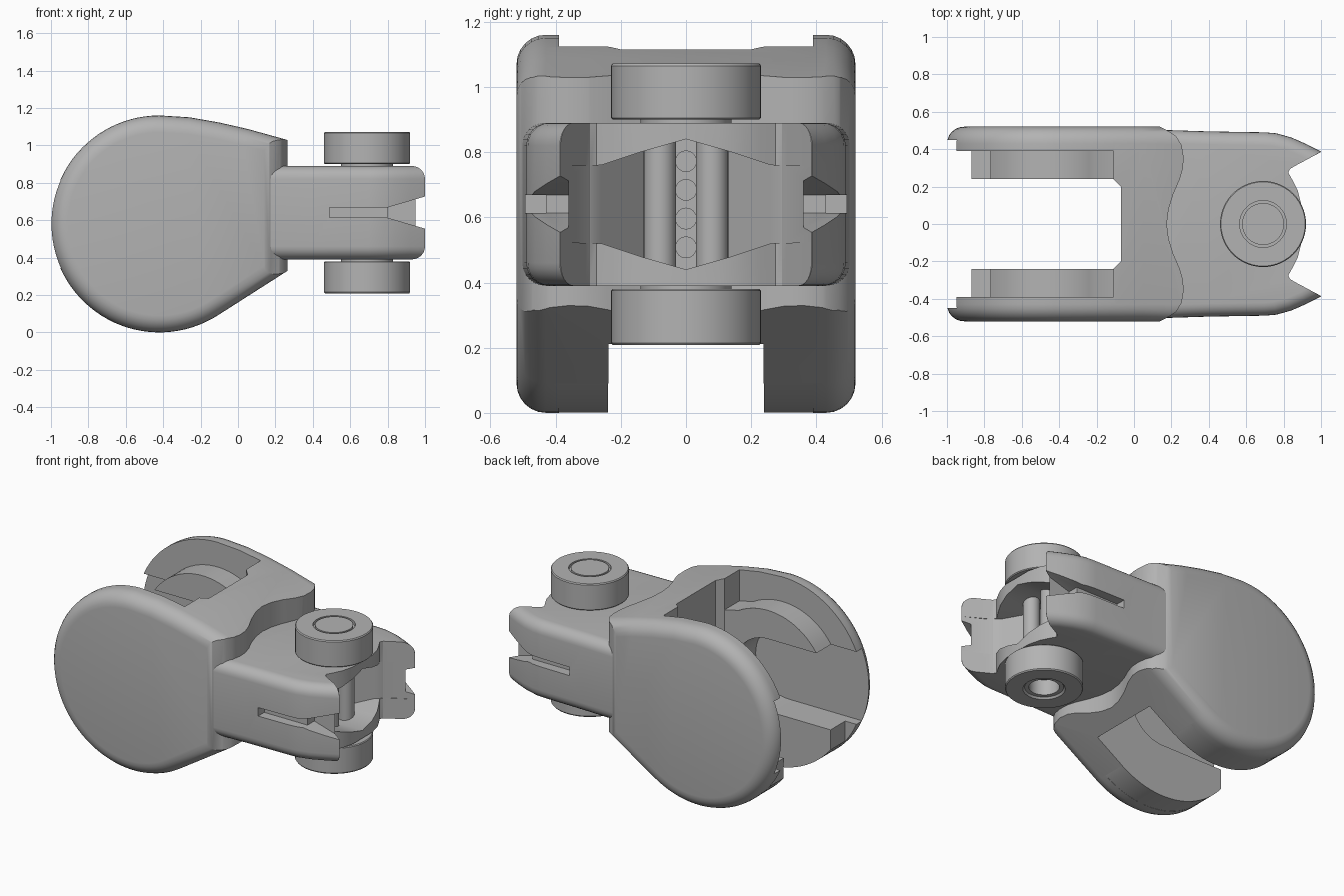
import bpy, bmesh
from math import sin, cos, radians, pi
from mathutils import Vector

cube = bpy.data.objects.get("Cube")
if cube:
    bpy.data.objects.remove(cube, do_unlink=True)

grey = bpy.data.materials.new("plain grey")
grey.use_nodes = True
grey.diffuse_color = (0.45, 0.45, 0.45, 1)
grey.node_tree.nodes["Principled BSDF"].inputs["Base Color"].default_value = (0.45, 0.45, 0.45, 1)

CX, CZ, R = -0.42, 0.58, 0.58     # centre and radius of the round head
MID = 0.64                        # mid height of the neck


def arc(radius, start, end, steps):
    """Points on a circle about the head centre, angles in degrees."""
    angles = [radians(start + (end - start) * i / steps) for i in range(steps + 1)]
    return [(CX + radius * cos(a), CZ + radius * sin(a)) for a in angles]


def mirrored(half):
    """Complete an (x, y) outline across y = 0."""
    return half + [(x, -y) for x, y in reversed(half) if y]


def add(name, bm):
    bmesh.ops.recalc_face_normals(bm, faces=bm.faces[:])
    mesh = bpy.data.meshes.new(name)
    bm.to_mesh(mesh)
    bm.free()
    mesh.materials.append(grey)
    obj = bpy.data.objects.new(name, mesh)
    bpy.context.collection.objects.link(obj)
    return obj


def prism(name, outline, axis, lo, hi, rounding=0):
    """Extrude a 2D outline along an axis, rounding the rims if asked."""
    place = {"x": lambda a, b, c: (c, a, b),
             "y": lambda a, b, c: (a, c, b),
             "z": lambda a, b, c: (a, b, c)}[axis]
    bm = bmesh.new()
    n = len(outline)
    low = [bm.verts.new(place(a, b, lo)) for a, b in outline]
    high = [bm.verts.new(place(a, b, hi)) for a, b in outline]
    caps = [bm.faces.new(low), bm.faces.new(high)]
    for i in range(n):
        j = (i + 1) % n
        bm.faces.new((low[i], low[j], high[j], high[i]))
    bmesh.ops.recalc_face_normals(bm, faces=bm.faces[:])
    if rounding:
        rims = [e for f in caps for e in f.edges]
        bmesh.ops.bevel(bm, geom=rims, offset=rounding, segments=6,
                        profile=0.5, affect="EDGES")
    return add(name, bm)


def lathe(name, profile, flip=False):
    """Spin an (r, z) profile about the roller axis."""
    bm = bmesh.new()
    verts = [bm.verts.new((0.69 + r, 0, 2 * MID - z if flip else z)) for r, z in profile]
    edges = [bm.edges.new(pair) for pair in zip(verts, verts[1:])]
    bmesh.ops.spin(bm, geom=verts + edges, cent=(0.69, 0, 0), axis=(0, 0, 1),
                   angle=2 * pi, steps=56)
    bmesh.ops.remove_doubles(bm, verts=bm.verts[:], dist=1e-4)
    return add(name, bm)


def combine(obj, tool, operation="DIFFERENCE"):
    """Apply a boolean and discard its helper."""
    tool.hide_render = True
    mod = obj.modifiers.new("cut", "BOOLEAN")
    mod.operation, mod.solver, mod.object = operation, "EXACT", tool
    bpy.context.view_layer.objects.active = obj
    bpy.ops.object.modifier_apply(modifier=mod.name)
    bpy.data.objects.remove(tool, do_unlink=True)


def smooth(obj, angle=32):
    bpy.ops.object.select_all(action="DESELECT")
    obj.select_set(True)
    bpy.context.view_layer.objects.active = obj
    bpy.ops.object.shade_smooth_by_angle(angle=radians(angle))


# Round fork head: teardrop body with soft outer rims
teardrop = arc(R, 90, 302.6, 56) + [(0.36, 0.39), (0.36, 1.0), (0.26, 1.03),
                                    (0.05, 1.088), (-0.1, 1.122), (-0.26, 1.15)]
head = prism("fork_head", teardrop, "y", -0.52, 0.52, 0.09)

# Wavy shoulder where the head meets the neck
shoulder = [(0.175, 0), (0.185, 0.08), (0.21, 0.16), (0.245, 0.24), (0.262, 0.3),
            (0.265, 0.36), (0.255, 0.42), (0.225, 0.47), (0.17, 0.505), (0.12, 0.53),
            (-1.2, 0.53)]
combine(head, prism("shoulder_trim", mirrored(shoulder), "z", -0.2, 1.4), "INTERSECT")

# Gap between the fork cheeks, with chamfered corners and an undercut below
gap = mirrored([(-0.07, 0.2), (-0.11, 0.24), (-1.3, 0.24)])
combine(head, prism("gap_cutter", gap, "z", -0.2, 1.4))
undercut = [(-0.3, -0.2), (0.08, -0.2), (0.08, 0.28), (-0.09, 0.42), (-0.3, 0.42)]
combine(head, prism("undercut_cutter", undercut, "y", -0.238, 0.238))

# Shallow recess inside each cheek, then a deeper round socket open to the rear
recess = mirrored([(-0.11, 0.39), (-1.3, 0.39)])
combine(head, prism("recess_cutter", recess, "z", -0.2, 1.4))
bore = arc(0.235, -90, 90, 24)
socket = bore + [(-1.3, CZ + 0.235), (-1.3, CZ - 0.235)]
combine(head, prism("socket_cutter", socket, "y", -0.45, 0.45))
smooth(head)

# Raised pad around each socket
pad = ([(-0.87, CZ - 0.235)] + bore + arc(0.42, 146, 60, 18)
       + [(-0.105, 0.92), (-0.105, 0.095)] + arc(R - 0.001, -58, -140.9, 22))
for side, name in ((1, "left_cheek_pad"), (-1, "right_cheek_pad")):
    smooth(prism(name, pad, "y", side * 0.24, side * 0.395))

# Neck block, tapering to two tips
sides = [(0, 0.51), (0.15, 0.503), (0.4, 0.495), (0.7, 0.49), (0.76, 0.485), (0.84, 0.463),
         (0.92, 0.428), (1.0, 0.387)]
neck = prism("neck", mirrored(sides), "z", 0.39, 0.89, 0.07)

# Notched end outline, leaving a central lip
notch = [(1.2, 0.5), (1.0, 0.385), (0.86, 0.31), (0.835, 0.295), (0.825, 0.275),
         (0.85, 0.23), (0.875, 0.18), (0.895, 0.1), (0.895, 0)]
combine(neck, prism("notch_cutter", mirrored(notch), "z", 0.2, 1.1))

# Cavity between the upper and lower lips, with chevron floor and ceiling
cavity_plan = mirrored([(1.2, 0.5), (1.0, 0.385), (0.86, 0.315), (0.64, 0.13)])
cavity = prism("cavity_cutter", cavity_plan, "z", 0.3, 1.0)
chevron = [(-0.6, 0.53), (-0.26, 0.52), (-0.14, 0.48), (0, 0.44),
           (0.14, 0.48), (0.26, 0.52), (0.6, 0.53)]
chevron += [(y, 2 * MID - z) for y, z in reversed(chevron)]
combine(cavity, prism("chevron_trim", chevron, "x", 0.5, 1.3), "INTERSECT")
combine(neck, cavity)

# Row of small holes in the cavity wall
for i in range(4):
    z = 0.508 + i * 0.088
    ring = [(0.032 * cos(k * pi / 8), z + 0.032 * sin(k * pi / 8)) for k in range(16)]
    combine(neck, prism("hole_cutter", ring, "x", 0.55, 0.7))

# Side slots flaring towards the tips
slot = [(0.49, 0.613), (0.83, 0.613), (0.83, 0.668), (0.49, 0.668)]
flare = [(0.8, 0.613), (1.1, 0.525), (1.1, 0.756), (0.8, 0.668)]
for side in (1, -1):
    combine(neck, prism("slot_cutter", slot, "y", side * 0.43, side * 0.6))
    combine(neck, prism("flare_cutter", flare, "y", side * 0.36, side * 0.6))
smooth(neck)

# Twin upright pins inside the cavity
for side, name in ((1, "left_pin"), (-1, "right_pin")):
    ring = [(0.72 + 0.05 * cos(k * pi / 12), side * 0.08 + 0.05 * sin(k * pi / 12))
            for k in range(24)]
    smooth(prism(name, ring, "z", 0.42, 0.86))

# Rollers above and below the neck, with a grooved cap or an open bore
body = [(0, 0.87), (0.14, 0.87), (0.14, 0.9), (0.225, 0.9), (0.23, 0.905),
        (0.23, 1.065), (0.225, 1.072)]
cap = [(0.125, 1.072), (0.125, 1.05), (0.112, 1.05), (0.112, 1.072), (0, 1.072)]
open_bore = [(0.125, 1.072), (0.115, 1.06), (0.09, 1.06), (0.09, 0.96), (0, 0.96)]
smooth(lathe("upper_roller", body + cap))
smooth(lathe("lower_roller", body + open_bore, flip=True))
